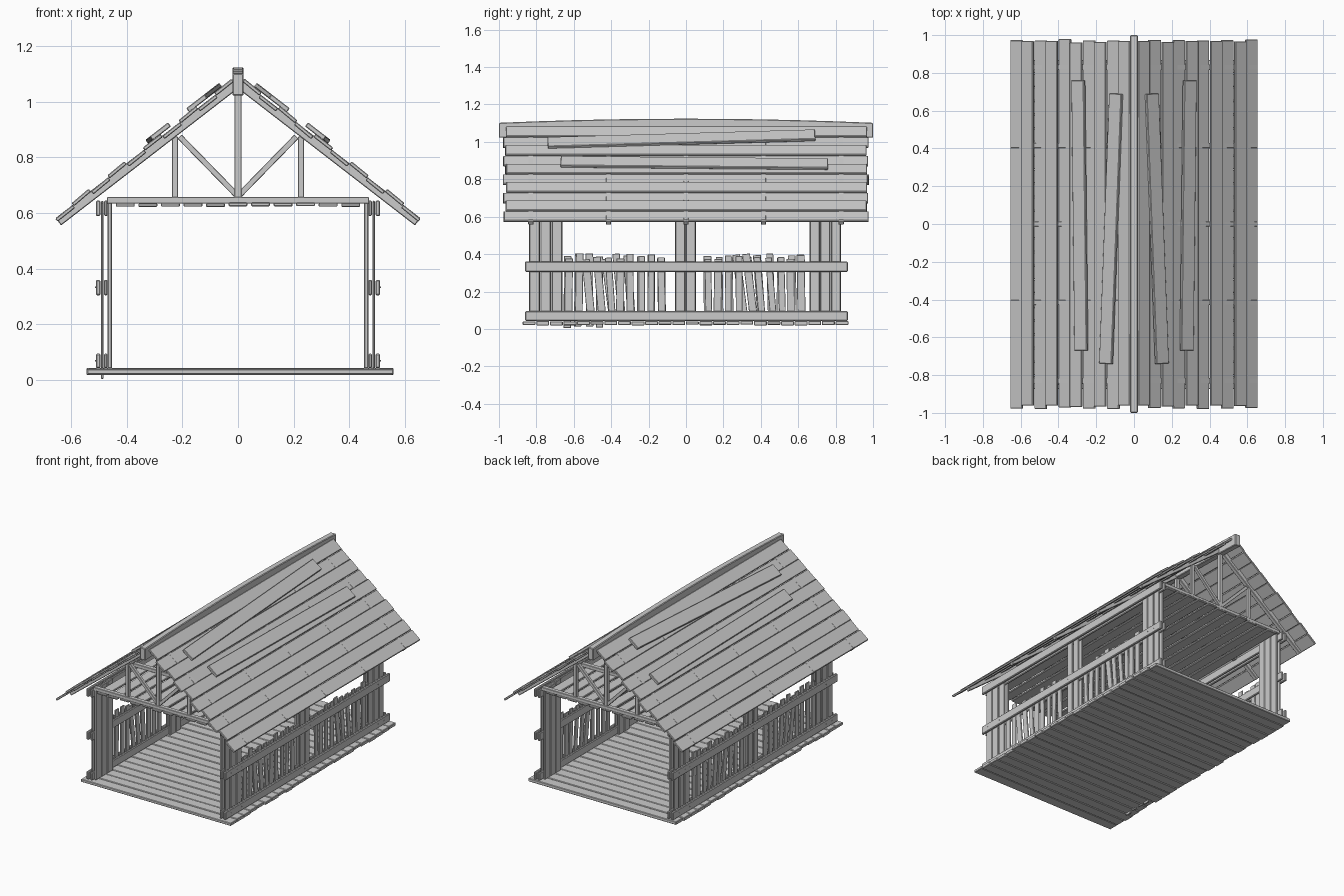
import bpy, bmesh, math, random
from mathutils import Matrix, Vector

if "Cube" in bpy.data.objects:
    bpy.data.objects.remove(bpy.data.objects["Cube"])

random.seed(7)
R = random.uniform


class Part:
    """Collects boards into one mesh object with small chamfers."""
    def __init__(self, name, bevel=0.003):
        self.name, self.bevel, self.bm = name, bevel, bmesh.new()

    def box(self, centre, size, rot=Matrix.Identity(3)):
        m = Matrix.Translation(centre) @ rot.to_4x4() @ Matrix.Diagonal((*size, 1))
        bmesh.ops.create_cube(self.bm, size=1, matrix=m)

    def span(self, x0, x1, y0, y1, z0, z1, rot=Matrix.Identity(3)):
        self.box(((x0 + x1) / 2, (y0 + y1) / 2, (z0 + z1) / 2),
                 (abs(x1 - x0), y1 - y0, z1 - z0), rot)

    def stick(self, a, b, width, depth, y):
        d = Vector((b[0] - a[0], 0, b[1] - a[1]))
        rot = Matrix.Rotation(math.atan2(d.x, d.z), 3, 'Y')
        self.box(((a[0] + b[0]) / 2, y, (a[1] + b[1]) / 2), (width, depth, d.length), rot)

    def done(self):
        bmesh.ops.recalc_face_normals(self.bm, faces=self.bm.faces)
        me = bpy.data.meshes.new(self.name)
        self.bm.to_mesh(me)
        self.bm.free()
        ob = bpy.data.objects.new(self.name, me)
        bpy.context.collection.objects.link(ob)
        if self.bevel:
            mod = ob.modifiers.new("chamfer", 'BEVEL')
            mod.width, mod.segments = self.bevel, 1
        return ob


# Floor: planks across x, slightly uneven ends
floor = Part("floor_planks")
N = 24
for i in range(N):
    y = -0.875 + (i + 0.5) * 1.745 / N
    w = 0.069
    floor.span(-0.545 + R(0, 0.012), 0.56 - R(0, 0.012), y - w / 2, y + w / 2,
               0.019 + R(0, 0.004), 0.04 + R(0, 0.004))
floor.done()

# Side walls: rails, posts and fence slats
for s, side in ((-1, "left"), (1, "right")):
    rails = Part(side + "_rails", 0.004)
    for z0, z1 in ((0.043, 0.095), (0.305, 0.36), (0.59, 0.645)):
        rails.span(s * 0.494, s * 0.511, -0.86, 0.865, z0, z1)
        rails.span(s * 0.468, s * 0.482, -0.86, 0.865, z0, z1)
    rails.done()

    posts = Part(side + "_posts")
    for y0, y1, n in ((-0.84, -0.66, 3), (-0.06, 0.055, 2), (0.66, 0.83, 3)):
        w = (y1 - y0) / n
        for i in range(n):
            a = y0 + i * w
            top = 0.645 + R(-0.006, 0.006)
            posts.span(s * 0.453, s * 0.468, a + 0.001, a + w - 0.001, 0.042, top)
            posts.span(s * 0.484, s * 0.492, a + 0.003, a + w - 0.003, 0.042, top - 0.006)
    posts.done()

    slats = Part(side + "_fence_slats", 0.002)
    for start in (-0.63, 0.12):
        lean_at = random.randint(2, 4)
        for i in range(10):
            y = start + i * 0.0555 + R(-0.006, 0.006)
            lean = R(0.05, 0.13) if lean_at <= i < lean_at + 3 else R(-0.02, 0.03)
            bottom = 0.003 + R(0, 0.012) if s < 0 and start < 0 and i < 4 else R(0.042, 0.05)
            top = R(0.372, 0.405)
            slats.box((s * 0.488, y, (bottom + top) / 2), (0.009, R(0.034, 0.043), top - bottom),
                      Matrix.Rotation(lean, 3, 'X'))
    slats.done()

    # Nail heads on the outer rails
    nails = Part(side + "_nails", 0)
    for y in (-0.8, -0.74, -0.69, -0.03, 0.025, 0.69, 0.74, 0.8):
        for z in (0.07, 0.333):
            m = Matrix.Translation((s * 0.511, y, z)) @ Matrix.Rotation(math.pi / 2, 4, 'Y')
            bmesh.ops.create_cone(nails.bm, cap_ends=True, segments=6, radius1=0.003,
                                  radius2=0.003, depth=0.004, matrix=m)
    nails.done()

# Ceiling boards
ceiling = Part("ceiling_boards")
for i in range(11):
    x = -0.405 + i * 0.081
    z = 0.622 + R(0, 0.003)
    ceiling.span(x - 0.034, x + 0.034, -0.85 + R(-0.01, 0.01), 0.85 + R(-0.01, 0.01), z, z + 0.013)
ceiling.done()

# Roof trusses and rafters
RIBS = (-0.83, -0.415, 0, 0.415, 0.83)
ANG = math.radians(37.7)
APEX = 1.099
trusses = Part("roof_trusses", 0.002)
for y in RIBS:
    trusses.span(-0.47, 0.47, y - 0.014, y + 0.014, 0.635, 0.658)
    trusses.span(-0.012, 0.012, y - 0.012, y + 0.012, 0.655, 1.04)
    for s in (-1, 1):
        trusses.span(s * 0.215, s * 0.238, y - 0.011, y + 0.011, 0.655, 0.875)
        trusses.stick((s * 0.005, 0.665), (s * 0.21, 0.875), 0.021, 0.02, y)
trusses.done()


def slope(s):
    """Axes of one roof slope: down the slope, along y, outward."""
    c, n = math.cos(ANG), math.sin(ANG)
    return Matrix(((s * c, 0, s * n), (0, 1, 0), (-n, 0, c)))


for s, side in ((-1, "left"), (1, "right")):
    M = slope(s)

    def on_roof(part, d, y, n, size, rot=Matrix.Identity(3)):
        part.box(M @ Vector((d, y, n)) + Vector((0, 0, APEX)), size, M @ rot)

    rafters = Part(side + "_rafters")
    for y in RIBS:
        on_roof(rafters, 0.43, y, -0.0245, (0.81, 0.028, 0.033))
    rafters.done()

    # Roof planks, alternately raised and sunk
    planks = Part(side + "_roof_planks")
    for i in range(10):
        up = i % 2 == 0
        on_roof(planks, 0.068 + i * 0.081, R(-0.004, 0.004), -0.006 if up else -0.0155,
                (0.08, 1.93 if up else 1.95, 0.014), Matrix.Rotation(R(0, 0.05), 3, 'Y'))
    planks.done()

    # Loose boards laid on the roof
    loose = Part(side + "_loose_boards")
    for (xa, ya), (xb, yb) in (((0.29, 0.76), (0.274, -0.67)), ((0.09, 0.69), (0.143, -0.74))):
        da, db = xa / math.cos(ANG), xb / math.cos(ANG)
        turn = math.atan2(-(da - db), ya - yb)
        on_roof(loose, (da + db) / 2, (ya + yb) / 2, 0.008,
                (0.083, math.hypot(da - db, ya - yb), 0.018), Matrix.Rotation(turn, 3, 'Z'))
    loose.done()

# Ridge beam with a gentle crown
ridge = Part("ridge_beam", 0.004)
ridge.span(-0.02, 0.02, -1, 1, 1.022, 1.102)
long_edges = [e for e in ridge.bm.edges if abs(e.verts[0].co.y - e.verts[1].co.y) > 1]
bmesh.ops.subdivide_edges(ridge.bm, edges=long_edges, cuts=9, use_grid_fill=True)
for v in ridge.bm.verts:
    v.co.z += 0.022 * (1 - v.co.y ** 2)
ridge.done()
